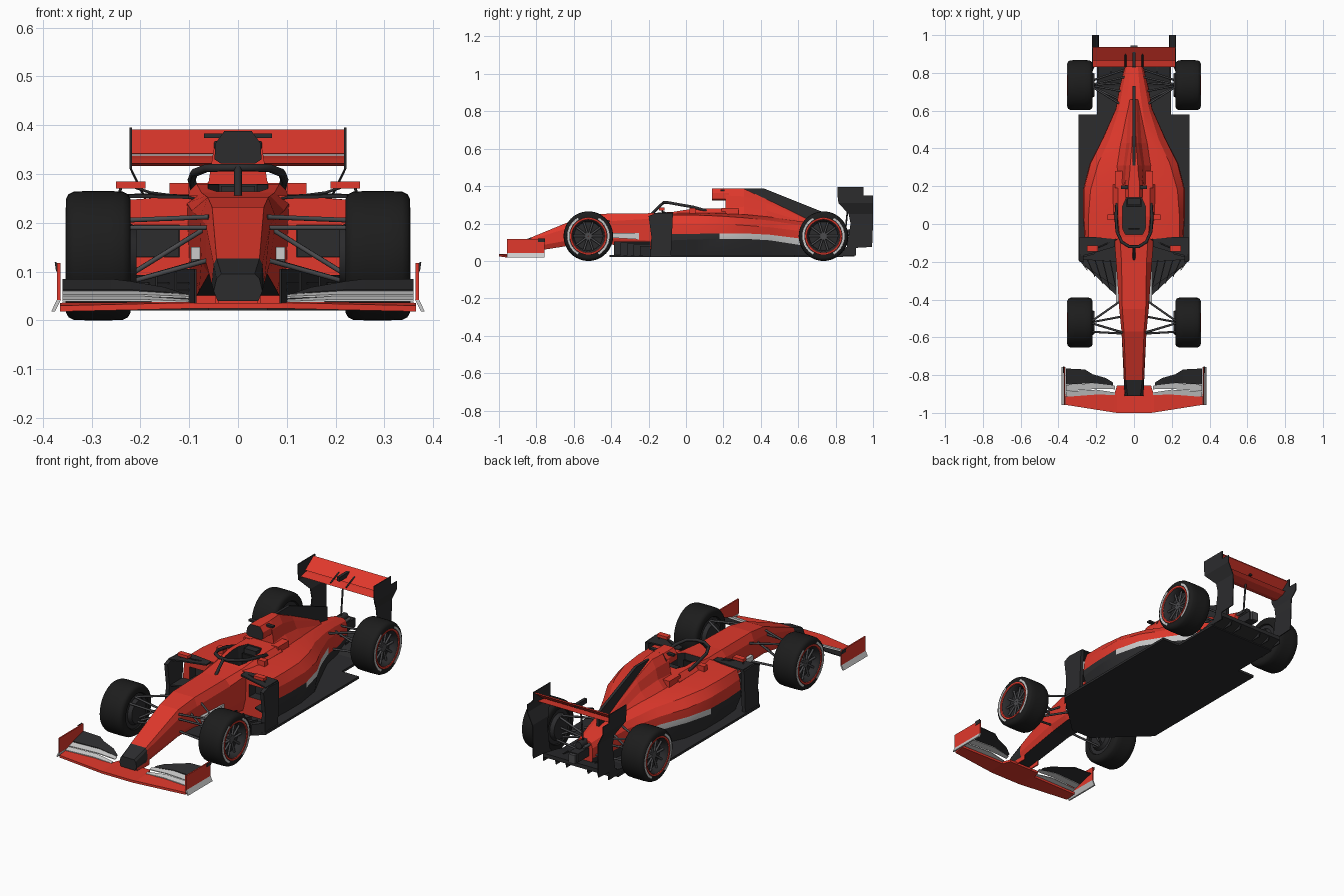
import bpy, bmesh
from math import sin, cos, pi, radians

if "Cube" in bpy.data.objects:
    bpy.data.objects.remove(bpy.data.objects["Cube"])


def material(name, *c):
    m = bpy.data.materials.new(name)
    m.diffuse_color = (*c, 1)
    m.use_nodes = True
    m.node_tree.nodes["Principled BSDF"].inputs["Base Color"].default_value = m.diffuse_color
    return m


RED = material("red", .75, .04, .025)
DARK = material("carbon", .025, .025, .027)
BLACK = material("rubber", .012, .012, .012)
GREY = material("metal", .07, .07, .075)
WHITE = material("white", .6, .6, .6)


def mesh(name, verts, faces, mats, idx=None, mirror=False, smooth=None):
    me = bpy.data.meshes.new(name)
    me.from_pydata(verts, [], faces)
    for m in mats:
        me.materials.append(m)
    if idx:
        me.polygons.foreach_set("material_index", idx)
    bm = bmesh.new()
    bm.from_mesh(me)
    bmesh.ops.recalc_face_normals(bm, faces=bm.faces)
    bm.to_mesh(me)
    bm.free()
    ob = bpy.data.objects.new(name, me)
    bpy.context.collection.objects.link(ob)
    if smooth:
        bpy.ops.object.select_all(action='DESELECT')
        ob.select_set(True)
        bpy.context.view_layer.objects.active = ob
        bpy.ops.object.shade_smooth_by_angle(angle=radians(smooth))
    if mirror:
        ob.modifiers.new("mirror", 'MIRROR').use_mirror_merge = False
    return ob


def loft(name, rings, mats, pick=lambda i, k: 0, **kw):
    """Skin closed rings; pick(i, k) chooses the material (k mirrored left/right, caps k=-2)."""
    n, verts = len(rings[0]), [p for r in rings for p in r]
    faces, idx = [], []
    for i in range(len(rings) - 1):
        for j in range(n):
            a, b = i * n + j, i * n + (j + 1) % n
            faces.append((a, b, b + n, a + n))
            idx.append(pick(i, min(j, n - 2 - j)))
    last = len(rings) - 1
    faces += [tuple(range(n)), tuple(range(last * n, last * n + n))]
    idx += [pick(0, -2), pick(last, -2)]
    return mesh(name, verts, faces, mats, idx, **kw)


def sym(y, *half):
    return [(x, y, z) for x, z in half] + [(-x, y, z) for x, z in reversed(half)]


def prism(name, pts, axis, a, b, mat, **kw):
    put = {'x': lambda p, d: (d, *p), 'z': lambda p, d: (*p, d)}[axis]
    return loft(name, [[put(p, d) for p in pts] for d in (a, b)], [mat], **kw)


def box(name, x0, x1, y0, y1, z0, z1, mat, **kw):
    return prism(name, [(y0, z0), (y1, z0), (y1, z1), (y0, z1)], 'x', x0, x1, mat, **kw)


def panel(name, rows, t, mat):
    """Upright mirrored sheet from rows of (z, x, y front, y back)."""
    return loft(name, [[(x, a, z), (x, b, z), (x + t, b, z), (x + t, a, z)] for z, x, a, b in rows],
                [mat], mirror=True)


def blade(name, stations, t, mat):
    """Mirrored wing element from stations of (x, y front, z front, y back, z back)."""
    return loft(name, [[(x, a, za), (x, b, zb), (x, b, zb - t), (x, a, za - t)]
                       for x, a, za, b, zb in stations], [mat], mirror=True)


def tubes(name, paths, r, mat, mirror=True):
    cu = bpy.data.curves.new(name, 'CURVE')
    cu.dimensions, cu.bevel_depth, cu.bevel_resolution, cu.use_fill_caps = '3D', r, 1, True
    for path in paths:
        s = cu.splines.new('POLY')
        s.points.add(len(path) - 1)
        for p, co in zip(s.points, path):
            p.co = (*co, 1)
    tmp = bpy.data.objects.new(name + "_path", cu)
    bpy.context.collection.objects.link(tmp)
    me = bpy.data.meshes.new_from_object(tmp.evaluated_get(bpy.context.evaluated_depsgraph_get()))
    bpy.data.objects.remove(tmp)
    me.materials.clear()
    me.materials.append(mat)
    ob = bpy.data.objects.new(name, me)
    bpy.context.collection.objects.link(ob)
    if mirror:
        ob.modifiers.new("mirror", 'MIRROR').use_mirror_merge = False


def lathe(name, prof, cx, cy, cz, mat, a0=0, a1=360, seg=48):
    full, n = a1 - a0 == 360, len(prof)
    rows = seg if full else seg + 1
    verts = []
    for i in range(rows):
        a = radians(a0 + (a1 - a0) * i / seg)
        verts += [(cx + x, cy + r * cos(a), cz + r * sin(a)) for x, r in prof]
    faces = [(i * n + j, i * n + j + 1, (i + 1) % rows * n + j + 1, (i + 1) % rows * n + j)
             for i in range(seg) for j in range(n - 1)]
    return mesh(name, verts, faces, [mat], mirror=True, smooth=35)


# Wheels: tyre, rim, spokes, coloured sidewall bands
half = [(.06, .088), (.0665, .092), (.0665, .116), (.061, .126), (.05, .1315), (.025, .1325)]
for end, y in (("front", -.522), ("rear", .735)):
    c = (.2865, y, .1325)
    lathe(end + "_tyre", half + [(-x, r) for x, r in reversed(half)], *c, BLACK)
    lathe(end + "_rim", [(-.06, .001), (-.06, .089), (.06, .089), (.052, .081), (.025, .076), (.025, .001)], *c, DARK)
    lathe(end + "_hub", [(.02, .025), (.045, .02), (.045, .001)], *c, GREY, seg=16)
    lathe(end + "_red_band", [(.0655, .088), (.0675, .09), (.0675, .098), (.0655, .1)], *c, RED)
    for k, a in enumerate((-60, 120)):
        lathe(f"{end}_white_band_{k}", [(.066, .101), (.0675, .102), (.0675, .113), (.066, .114)],
              *c, WHITE, a, a + 120, 18)
    tubes(end + "_spokes", [[(c[0] + .04, y + r * cos(a), c[2] + r * sin(a)) for r in (.015, .084)]
                            for a in [k * pi / 5 for k in range(10)]], .006, GREY)

# Nose and survival cell
loft("nose_and_chassis", [
    sym(-.91, (.042, .04), (.05, .06), (.044, .085), (.034, .095)),
    sym(-.825, (.045, .05), (.054, .075), (.05, .115), (.044, .127)),
    sym(-.57, (.05, .09), (.066, .12), (.066, .195), (.053, .232)),
    sym(-.45, (.06, .095), (.075, .12), (.078, .21), (.062, .252)),
    sym(-.2, (.08, .06), (.092, .11), (.095, .225), (.066, .255)),
    sym(-.07, (.085, .05), (.1, .11), (.105, .24), (.075, .262)),
    sym(.04, (.085, .05), (.1, .11), (.11, .255), (.085, .28)),
    sym(.21, (.085, .05), (.1, .11), (.11, .255), (.085, .28))],
    [RED, DARK], lambda i, k: int(k == -1 or (i == 0)))
prism("chassis_stripe", [(-.42, .125), (-.25, .115), (-.25, .15), (-.42, .15)], 'x', .078, .096, WHITE, mirror=True)

# Sidepods and rear bodywork with carbon underside and pale stripe
pods = [(-.08, .23, .262, .11, .145, .2, .24, .246, .1, .256), (.05, .24, .27, .115, .145, .2, .24, .245, .12, .256),
        (.18, .24, .27, .118, .147, .2, .23, .24, .12, .254), (.32, .22, .235, .118, .147, .19, .19, .23, .1, .248),
        (.45, .16, .168, .11, .14, .18, .13, .215, .07, .235), (.61, .09, .097, .085, .12, .16, .08, .192, .045, .212),
        (.72, .07, .078, .08, .11, .15, .06, .178, .03, .195), (.84, .04, .047, .08, .1, .13, .037, .155, .02, .165)]
body = loft("sidepods", [sym(y, (b, .03), (w, z1), (w, z2), (w * .98, z3), (s, zs), (t, zt))
                         for y, b, w, z1, z2, z3, s, zs, t, zt in pods], [RED, DARK, WHITE],
            lambda i, k: 1 if k in (-1, 0) else (1 if i < 2 else 2 if i < 5 else 0) if k == 1 else 0, smooth=18)

# Cut the cockpit and the radiator inlets
opening = [(-.045, -.055), (.045, -.055), (.062, -.02), (.062, .09), (.04, .14), (-.04, .14), (-.062, .09), (-.062, -.02)]
cutters = [prism("cockpit_cutter", opening, 'z', .13, .4, DARK),
           box("inlet_cutter", .12, .225, -.2, 0, .13, .195, DARK, mirror=True)]
for cutter in cutters:
    cutter.hide_render, cutter.display_type = True, 'WIRE'
    for ob in (body, bpy.data.objects["nose_and_chassis"]):
        if ob is body or cutter is cutters[0]:
            m = ob.modifiers.new("cut", 'BOOLEAN')
            m.object, m.operation = cutter, 'DIFFERENCE'
for c in cutters:
    c.hide_set(True)
inner = [(x * .97, .04 + (y - .04) * .97) for x, y in opening]
mesh("cockpit_lining", [(x, y, z) for z in (.135, .279) for x, y in inner if True],
     [tuple(range(8))] + [(j, (j + 1) % 8, (j + 1) % 8 + 8, j + 8) for j in range(3, 6)], [DARK])
mesh("cockpit_walls", [(x, y, z) for z in (.135, .255) for x, y in inner],
     [(j, (j + 1) % 8, (j + 1) % 8 + 8, j + 8) for j in range(8)], [DARK])
box("seat_back", -.04, .04, .09, .13, .136, .25, BLACK)
box("headrest", -.035, .035, .1, .138, .25, .275, DARK)
box("steering_wheel", -.03, .03, -.03, -.02, .21, .245, BLACK)
box("radiator", .121, .224, -.03, -.005, .131, .194, DARK, mirror=True)
box("cockpit_shoulder", .1, .14, .02, .05, .25, .282, RED, mirror=True)
box("rear_shoulder", .06, .1, .19, .28, .24, .282, RED, mirror=True)

# Airbox, engine cover and fin
loft("airbox", [sym(y, (.036, .322), (.048, .33), (.047, .362), (.028, .388)) for y in (.14, .23)],
     [RED, DARK], lambda i, k: int(k == -2))
loft("engine_cover", [sym(.21, (.09, .24), (.06, .285), (.05, .35), (.028, .388)),
                      sym(.31, (.1, .235), (.055, .29), (.042, .345), (.02, .386)),
                      sym(.43, (.085, .22), (.04, .27), (.022, .31), (.01, .33)),
                      sym(.66, (.045, .18), (.025, .2), (.012, .215), (.005, .22))], [RED])
prism("engine_cover_fin", [(.3, .386), (.42, .386), (.73, .262), (.73, .19), (.5, .23), (.3, .3)], 'x', -.007, .007, DARK)
box("camera_bar", -.07, .07, .185, .205, .374, .383, DARK)

# Halo and mirrors
hoop = [(.09, .11, .268), (.095, .04, .288), (.09, -.04, .302), (.065, -.095, .312), (.025, -.12, .313)]
tubes("halo", [hoop + [(-x, y, z) for x, y, z in reversed(hoop)],
               [(0, -.12, .312), (0, -.15, .285), (0, -.19, .245)]], .0085, DARK, False)
box("mirror_housing", .19, .25, -.145, -.115, .27, .285, RED, mirror=True)
tubes("mirror_stem", [[(.21, -.13, .272), (.18, -.12, .262), (.09, -.08, .25)], [(.24, -.13, .272), (.25, -.12, .24)]],
      .003, DARK)

# Floor, sidepod vanes and bargeboards
edge = [(.06, -.41), (.295, -.19), (.295, .58), (.195, .58), (.195, .84)]
prism("floor", edge + [(-x, y) for x, y in reversed(edge)], 'z', .02, .032, DARK)
prism("sidepod_vane", [(-.19, .03), (-.08, .03), (-.07, .25), (-.16, .255), (-.2, .24), (-.185, .13)],
      'x', .268, .288, DARK, mirror=True)
blade("sidepod_top_vane", [(.1, -.12, .256, -.08, .258), (.2, -.15, .258, -.07, .26), (.28, -.17, .256, -.07, .257)], .007, DARK)
blade("sidepod_mid_vane", [(.21, -.16, .13, -.08, .13), (.28, -.18, .125, -.08, .125)], .007, DARK)
for i in range(5):
    x, y = .085 + .04 * i, -.385 + .035 * i
    prism(f"bargeboard_{i}", [(x, y), (x + .004, y), (x + .045, -.19), (x + .038, -.19)], 'z', .03, .105 - .006 * i,
          DARK, mirror=True)
for i in range(3):
    z = .05 + .014 * i
    blade(f"bargeboard_slat_{i}", [(.09, -.34, z, -.2, z), (.27, -.215, z, -.185, z)], .004, DARK)

# Front wing
blade("front_wing_main", [(0, -1, .036, -.855, .036), (.09, -1, .036, -.855, .036), (.105, -.998, .036, -.9, .038),
                          (.365, -.957, .03, -.9, .036)], .012, RED)
for i, (name, a, b, mat) in enumerate((("lower_flap", -.915, -.887, WHITE), ("middle_flap", -.885, -.852, WHITE))):
    z = .043 + .01 * i
    blade("front_wing_" + name, [(.1, a + .01, z - .004, b - .005, z), (.2, a + .012, z, b + .01, z + .007),
                                 (.36, a, z, b, z + .007)], .004, mat)
blade("front_wing_upper_flap", [(.11, -.855, .052, -.84, .055), (.15, -.85, .058, -.815, .068), (.22, -.842, .063, -.795, .08),
                                (.26, -.845, .063, -.77, .085), (.36, -.85, .063, -.765, .085)], .004, DARK)
panel("front_wing_endplate", [(.042, .364, -.957, -.757), (.118, .364, -.957, -.757)], .007, RED)
panel("front_wing_foot", [(.018, .375, -.957, -.757), (.043, .363, -.957, -.757)], .008, WHITE)
panel("front_wing_endplate_fin", [(.1, .369, -.79, -.755), (.12, .372, -.79, -.755)], .004, DARK)
panel("front_wing_pylon", [(.03, .04, -.9, -.8), (.07, .04, -.9, -.8)], .006, RED)

# Rear wing
prism("rear_wing_main", [(.83, .322), (.86, .316), (.9, .326), (.92, .338), (.87, .332)], 'x', -.218, .218, RED)
prism("rear_wing_flap", [(.865, .342), (.88, .34), (.938, .385), (.936, .391)], 'x', -.218, .218, RED)
panel("rear_wing_endplate", [(.395, .217, .81, .95), (.351, .217, .81, .95), (.35, .217, .81, 1), (.31, .217, .815, 1),
                             (.25, .188, .87, 1), (.2, .186, .88, 1), (.075, .186, .86, .995), (.07, .186, .85, .91),
                             (.03, .186, .84, .91)], .005, DARK)
box("rear_wing_actuator", -.008, .008, .83, .91, .355, .378, DARK)
tubes("rear_wing_brackets", [[(.045, .83, .335), (.045, .9, .365)]], .004, DARK)
tubes("rear_wing_pylon", [[(0, .85, .14), (0, .87, .33)]], .005, DARK, False)

# Tail: diffuser, gearbox tail, exhausts
prism("diffuser", [(.7, .025), (.84, .025), (.91, .05), (.91, .07), (.8, .05)], 'x', -.188, .188, DARK)
for i in range(2):
    panel(f"diffuser_strake_{i}", [(.025, .06 + .06 * i, .8, .9), (.06, .06 + .06 * i, .8, .91)], .004, DARK)
box("crash_structure", -.025, .025, .82, .93, .085, .13, DARK)
box("rain_light", -.018, .018, .93, .945, .08, .125, GREY)
tubes("exhaust", [[(0, .8, .15), (0, .89, .152)]], .02, DARK, False)
tubes("wastegate_pipes", [[(.028, .8, .145), (.028, .885, .147)]], .008, GREY)

# Suspension arms
yf, yr = -.522, .735
tubes("front_suspension", [
    [(.06, -.4, .212), (.235, yf, .205)], [(.06, -.575, .212), (.235, yf, .205)],
    [(.06, -.4, .125), (.235, yf, .075)], [(.055, -.575, .125), (.235, yf, .075)],
    [(.06, -.58, .19), (.235, -.57, .19)], [(.065, -.49, .19), (.235, yf, .085)]], .0055, GREY)
tubes("rear_suspension", [
    [(.05, .62, .175), (.235, yr, .19)], [(.04, .78, .155), (.235, yr, .19)],
    [(.06, .65, .09), (.235, yr, .075)], [(.04, .82, .09), (.235, yr + .02, .075)],
    [(.05, .7, .17), (.235, yr, .085)], [(.04, .75, .12), (.235, yr, .1325)]], .0055, GREY)
for end, y in (("front", yf), ("rear", yr)):
    lathe(end + "_brake_duct", [(0, .001), (0, .06), (.03, .075), (.03, .001)], .208, y, .1325, DARK, seg=20)
